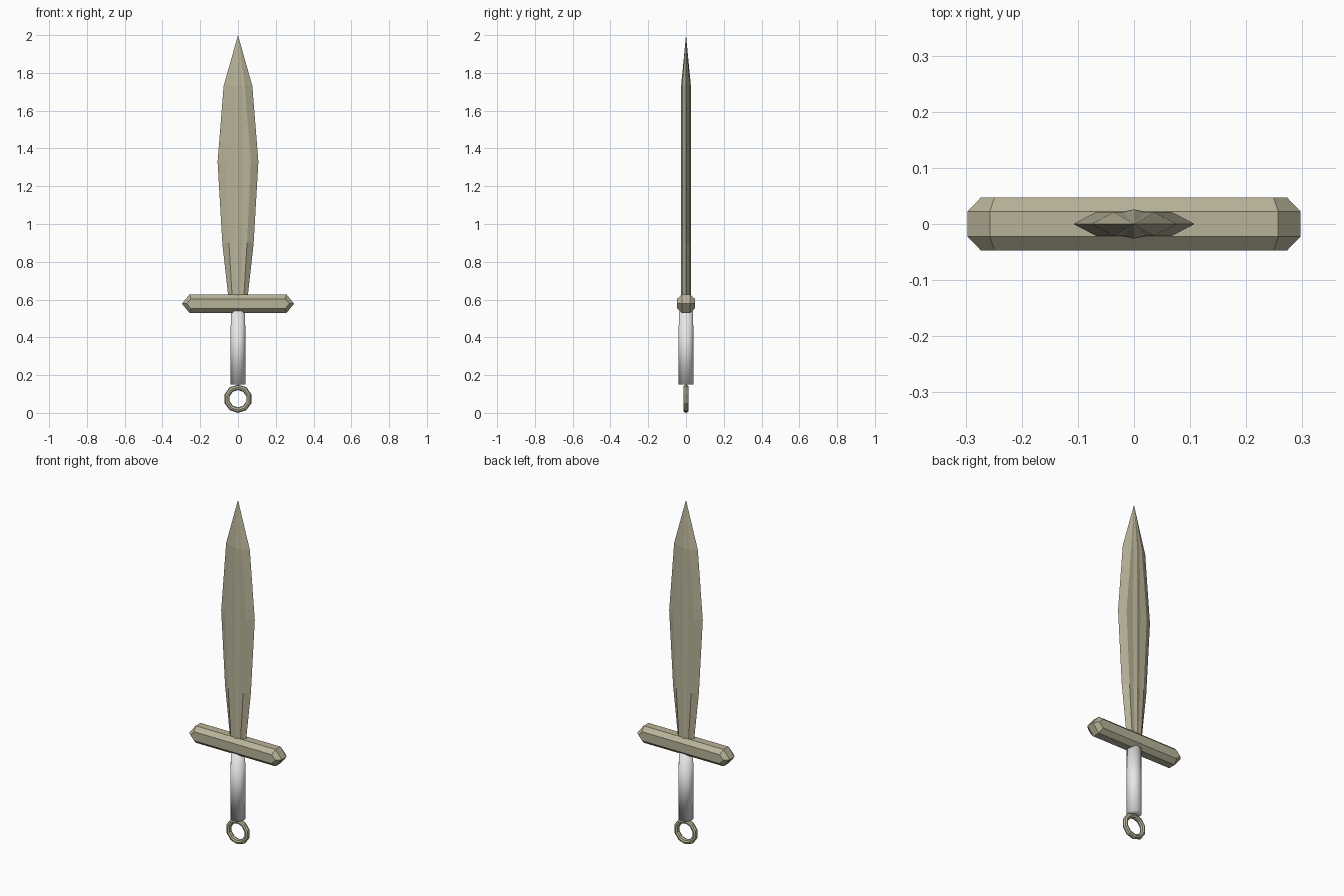
import bpy, bmesh, math
from mathutils import Matrix

cube = bpy.data.objects.get("Cube")
if cube:
    bpy.data.objects.remove(cube, do_unlink=True)


def material(name, rgb):
    m = bpy.data.materials.new(name)
    m.use_nodes = True
    m.diffuse_color = (*rgb, 1)
    m.node_tree.nodes["Principled BSDF"].inputs["Base Color"].default_value = (*rgb, 1)
    return m


bronze = material("dull bronze", (0.48, 0.45, 0.32))
white = material("pale grip", (0.8, 0.8, 0.8))


def finish(name, bm, mat, smooth=False):
    bmesh.ops.recalc_face_normals(bm, faces=bm.faces)
    mesh = bpy.data.meshes.new(name)
    bm.to_mesh(mesh)
    bm.free()
    mesh.materials.append(mat)
    for p in mesh.polygons:
        p.use_smooth = smooth
    obj = bpy.data.objects.new(name, mesh)
    bpy.context.collection.objects.link(obj)
    return obj


def loft(bm, loops, tip=None):
    """Skin between equal point loops; close with caps, or a point at the end."""
    rings = [[bm.verts.new(p) for p in loop] for loop in loops]
    n = len(rings[0])
    for a, b in zip(rings, rings[1:]):
        for i in range(n):
            j = (i + 1) % n
            bm.faces.new((a[i], a[j], b[j], b[i]))
    bm.faces.new(rings[0])
    if tip:
        t = bm.verts.new(tip)
        for i in range(n):
            bm.faces.new((rings[-1][i], rings[-1][(i + 1) % n], t))
    else:
        bm.faces.new(rings[-1])


# Blade: leaf outline with bevelled edges and a raised central rib
def blade_section(z, edge, bevel, rib):
    top = [(edge, 0), (bevel, 0.021), (rib, 0.021), (0, 0.026),
           (-rib, 0.021), (-bevel, 0.021)]
    return [(x, y, z) for x, y in top] + [(-x, -y, z) for x, y in top]


bm = bmesh.new()
loft(bm, [blade_section(*s) for s in (
    (0.60, 0.05, 0.03, 0.012),
    (0.90, 0.083, 0.048, 0.020),
    (1.33, 0.108, 0.068, 0.025),
    (1.73, 0.076, 0.036, 0.020))], tip=(0, 0, 2))
finish("blade", bm, bronze)


# Guard: pointed bar with chamfered front and back
def guard_outline(y, point, shoulder, half):
    z = 0.578
    return [(point, y, z), (shoulder, y, z + half), (-shoulder, y, z + half),
            (-point, y, z), (-shoulder, y, z - half), (shoulder, y, z - half)]


bm = bmesh.new()
outer, inner = (0.297, 0.257, 0.049), (0.273, 0.249, 0.026)
loft(bm, [guard_outline(-0.047, *inner), guard_outline(-0.022, *outer),
          guard_outline(0.022, *outer), guard_outline(0.047, *inner)])
finish("guard", bm, bronze)

# Grip: smooth round handle
bm = bmesh.new()
bmesh.ops.create_cone(bm, cap_ends=True, segments=24, radius1=0.04, radius2=0.038,
                      depth=0.39, matrix=Matrix.Translation((0, 0, 0.345)))
finish("grip", bm, white, smooth=True)

# Pommel ring: faceted upright ring with a corner at the top
SIDES, FACETS = 10, 8
bm = bmesh.new()
grid = []
for i in range(SIDES):
    a = 2 * math.pi * i / SIDES
    row = []
    for k in range(FACETS):
        b = 2 * math.pi * k / FACETS
        r = 0.0605 + 0.0145 * math.cos(b)
        row.append(bm.verts.new((r * math.sin(a), 0.0145 * math.sin(b),
                                 0.075 + r * math.cos(a))))
    grid.append(row)
for i in range(SIDES):
    a, b = grid[i], grid[(i + 1) % SIDES]
    for k in range(FACETS):
        m = (k + 1) % FACETS
        bm.faces.new((a[k], a[m], b[m], b[k]))
finish("pommel_ring", bm, bronze)
